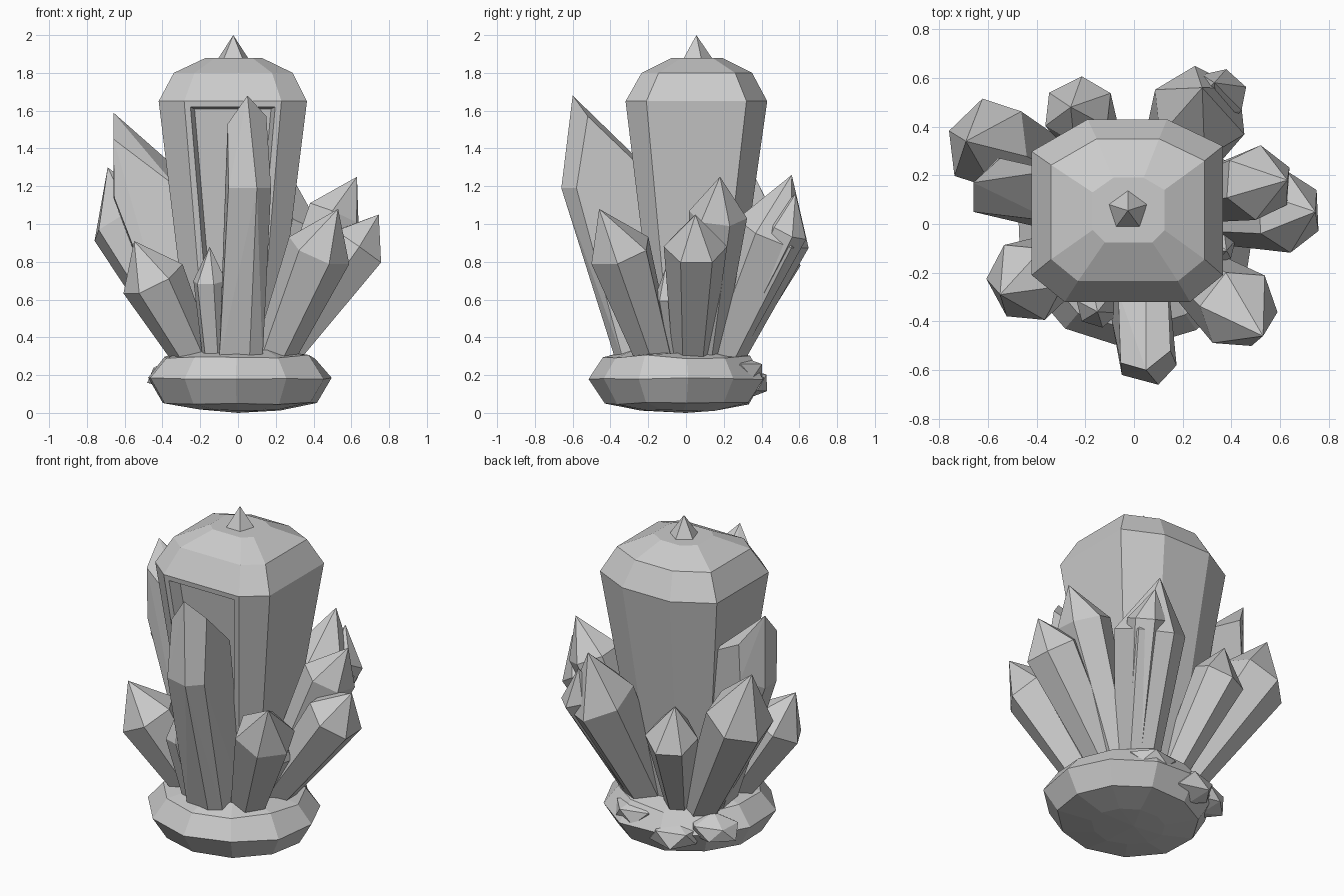
import bpy, bmesh, math, random
from mathutils import Vector

if "Cube" in bpy.data.objects:
    bpy.data.objects.remove(bpy.data.objects["Cube"])

random.seed(4)


def finish(name, bm):
    bmesh.ops.recalc_face_normals(bm, faces=bm.faces[:])
    me = bpy.data.meshes.new(name)
    bm.to_mesh(me)
    bm.free()
    ob = bpy.data.objects.new(name, me)
    bpy.context.collection.objects.link(ob)
    return ob


def loft(bm, rings):
    """Skin a stack of equal-count rings; returns the vertex rings."""
    vr = [[bm.verts.new(p) for p in r] for r in rings]
    n = len(vr[0])
    for a, b in zip(vr, vr[1:]):
        for i in range(n):
            j = (i + 1) % n
            bm.faces.new((a[i], a[j], b[j], b[i]))
    return vr


def fan(bm, ring, tip):
    v = bm.verts.new(tip)
    for i in range(len(ring)):
        bm.faces.new((ring[i], ring[(i + 1) % len(ring)], v))


def crystal(name, base, shoulder, tip, rad, side=None, sides=6, turn=0.0, taper=0.58):
    """Tapered prism leaning outward with an off-centre pointed tip.
    rad runs along the lean direction, side across it."""
    base, shoulder, tip = Vector(base), Vector(shoulder), Vector(tip)
    side = side or rad
    axis = (shoulder - base).normalized()
    across = axis.cross(Vector((0, 0, 1))).normalized()
    along = across.cross(axis)

    def ring(c, k):
        return [c + along * (rad * k * math.cos(a)) + across * (side * k * math.sin(a))
                for a in (turn + math.tau * i / sides for i in range(sides))]
    bm = bmesh.new()
    rings = loft(bm, [ring(base, taper), ring(shoulder, 1.0)])
    bm.faces.new(rings[0])
    fan(bm, rings[1], tip)
    return finish(name, bm)


def blade(name, foot, top):
    """Slant-topped crystal: convex hull of foot outline and top corners."""
    bm = bmesh.new()
    for p in [(x, y, 0.27) for x, y in foot] + top:
        bm.verts.new(p)
    bmesh.ops.convex_hull(bm, input=bm.verts[:])
    bmesh.ops.dissolve_limit(bm, angle_limit=math.radians(4), verts=bm.verts[:], edges=bm.edges[:])
    return finish(name, bm)


def octagon(x0, x1, y0, y1, cx, cy, z):
    return [(x0 + cx, y0, z), (x1 - cx, y0, z), (x1, y0 + cy, z), (x1, y1 - cy, z),
            (x1 - cx * 1.7, y1, z), (x0 + cx * 1.7, y1, z), (x0, y1 - cy * 1.2, z), (x0, y0 + cy, z)]


# Main column: chamfered rectangular section flaring up to a faceted crown
bm = bmesh.new()
rings = loft(bm, [
    octagon(-0.25, 0.19, -0.15, 0.23, 0.08, 0.07, 0.25),
    octagon(-0.42, 0.365, -0.32, 0.43, 0.135, 0.11, 1.65),
    octagon(-0.34, 0.29, -0.235, 0.35, 0.11, 0.09, 1.80),
    octagon(-0.17, 0.125, -0.075, 0.19, 0.05, 0.05, 1.88)])
bm.faces.new(rings[0])
bm.faces.new(rings[-1])
bmesh.ops.recalc_face_normals(bm, faces=bm.faces[:])
bm.normal_update()
# Recessed panel on the front of the column
bm.faces.ensure_lookup_table()
front = bm.faces[0]
bmesh.ops.inset_individual(bm, faces=[front], thickness=0.045, depth=0.0)
bmesh.ops.inset_individual(bm, faces=[front], thickness=0.03, depth=-0.07)
finish("main_column", bm)

# Small five-sided point on the crown
bm = bmesh.new()
pent = [bm.verts.new((-0.025 + 0.085 * math.cos(a), 0.055 + 0.085 * math.sin(a), 1.875))
        for a in (math.pi / 2 + math.tau * i / 5 for i in range(5))]
bm.faces.new(pent)
fan(bm, pent, (-0.025, 0.055, 2.0))
finish("crown_point", bm)

# Two tall slant-topped crystals
blade("front_tall_crystal",
      [(-0.10, -0.35), (0.06, -0.37), (0.13, -0.33), (0.13, -0.12), (-0.10, -0.12)],
      [(-0.05, -0.62, 1.19), (0.10, -0.66, 1.19), (0.175, -0.58, 1.19),
       (0.05, -0.60, 1.68), (0.15, -0.52, 1.57), (-0.055, -0.57, 1.53),
       (0.14, -0.28, 1.34), (-0.065, -0.28, 1.28), (0.05, -0.26, 1.35)])
blade("left_tall_crystal",
      [(-0.32, -0.03), (-0.33, 0.12), (-0.28, 0.19), (-0.10, 0.15), (-0.10, -0.03)],
      [(-0.655, 0.05, 1.14), (-0.66, 0.17, 1.14), (-0.56, 0.27, 1.20),
       (-0.66, 0.17, 1.59), (-0.66, 0.05, 1.45), (-0.55, 0.27, 1.42),
       (-0.33, 0.22, 1.30), (-0.33, 0.01, 1.20)])

# Surrounding pointed crystals
P = math.pi / 6
crystal("left_front_crystal", (-0.21, -0.11, 0.25), (-0.45, -0.24, 0.71), (-0.55, -0.29, 0.91), 0.175, turn=P)
crystal("left_back_crystal", (-0.19, 0.14, 0.25), (-0.60, 0.33, 1.01), (-0.69, 0.34, 1.30), 0.195, turn=0.1)
crystal("back_left_crystal", (-0.09, 0.19, 0.25), (-0.23, 0.47, 0.84), (-0.26, 0.48, 1.04), 0.15, turn=P, taper=0.5)
crystal("back_right_crystal", (0.12, 0.16, 0.25), (0.27, 0.46, 0.95), (0.28, 0.56, 1.26), 0.205, turn=P)
crystal("back_right_sliver", (0.17, 0.22, 0.3), (0.36, 0.54, 0.97), (0.33, 0.58, 1.16), 0.11, turn=0.3)
crystal("right_back_crystal", (0.17, 0.09, 0.25), (0.51, 0.17, 1.05), (0.63, 0.18, 1.25), 0.155, turn=0.2)
crystal("right_crystal", (0.19, 0.03, 0.25), (0.635, 0.05, 0.88), (0.745, 0.05, 1.05), 0.168, turn=P)
crystal("right_front_crystal", (0.17, -0.15, 0.25), (0.43, -0.35, 0.86), (0.53, -0.46, 1.08), 0.175, turn=P)
crystal("front_small_crystal", (-0.12, -0.24, 0.27), (-0.15, -0.34, 0.70), (-0.15, -0.36, 0.88), 0.09, turn=P, taper=0.75)
crystal("right_small_crystal", (0.19, -0.05, 0.27), (0.35, -0.09, 0.62), (0.38, -0.11, 0.76), 0.075, turn=P)

# Rock base: faceted, slightly irregular disc
bm = bmesh.new()
N = 11
wobble = [random.uniform(0.96, 1.03) for _ in range(N)]


def rock_ring(rx, ry, z, dz):
    return [(0.01 + rx * w * math.cos(a), -0.035 + ry * w * math.sin(a), z + random.uniform(-dz, dz))
            for a, w in ((math.tau * i / N + 0.1, wobble[i]) for i in range(N))]


rings = loft(bm, [rock_ring(0.22, 0.2, 0.015, 0.005), rock_ring(0.42, 0.39, 0.05, 0.006), rock_ring(0.50, 0.475, 0.18, 0.008),
                  rock_ring(0.41, 0.40, 0.295, 0.012), rock_ring(0.29, 0.28, 0.325, 0.01)])
fan(bm, rings[0], (0, 0, 0))
fan(bm, rings[-1], (0, 0, 0.29))
finish("rock_base", bm)

# Broken stones along the back edge of the base
for i, (x, y, z, r) in enumerate([(-0.33, 0.20, 0.20, 0.14), (-0.14, 0.30, 0.16, 0.14), (0.13, 0.29, 0.22, 0.14)]):
    bm = bmesh.new()
    bmesh.ops.create_icosphere(bm, subdivisions=1, radius=r)
    for v in bm.verts:
        v.co = Vector((x, y, z)) + Vector((v.co.x * 1.2, v.co.y, v.co.z * 0.65)) * random.uniform(0.85, 1.1)
    finish(f"edge_stone_{i + 1}", bm)
